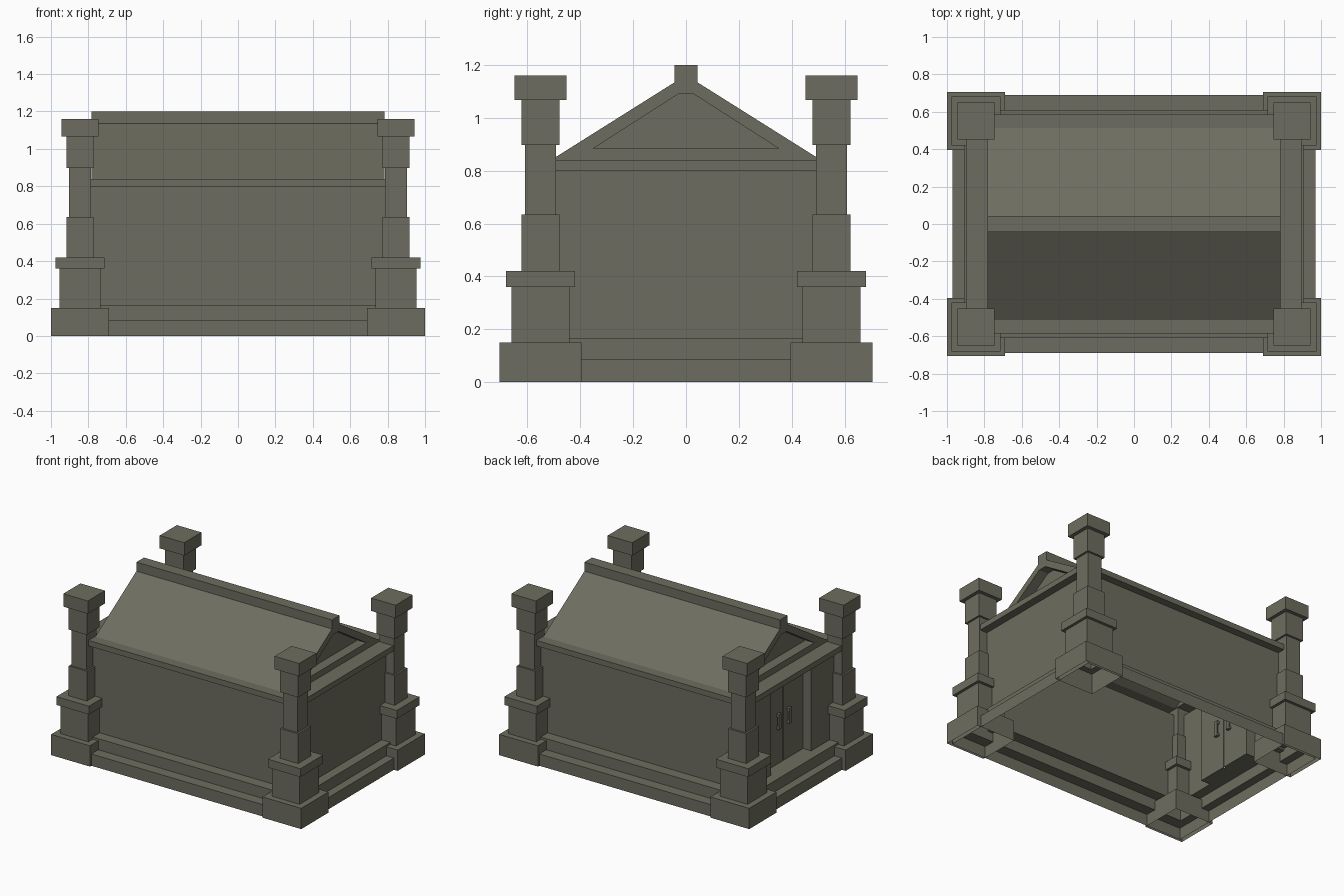
import bpy
import bmesh

default = bpy.data.objects.get("Cube")
if default:
    bpy.data.objects.remove(default, do_unlink=True)

# One weathered stone colour throughout
stone = bpy.data.materials.new("weathered_stone")
stone.use_nodes = True
COLOUR = (0.155, 0.152, 0.116, 1)
stone.diffuse_color = COLOUR
shader = stone.node_tree.nodes["Principled BSDF"]
shader.inputs["Base Color"].default_value = COLOUR
shader.inputs["Roughness"].default_value = 0.9


def finish(bm, name):
    bmesh.ops.remove_doubles(bm, verts=bm.verts, dist=0.0001)
    bmesh.ops.recalc_face_normals(bm, faces=bm.faces)
    mesh = bpy.data.meshes.new(name)
    bm.to_mesh(mesh)
    bm.free()
    mesh.materials.append(stone)
    obj = bpy.data.objects.new(name, mesh)
    bpy.context.collection.objects.link(obj)
    return obj


def face(bm, points):
    return bm.faces.new([bm.verts.new(p) for p in points])


def rect(cx, cy, hx, hy, z):
    return [(cx - hx, cy - hy, z), (cx + hx, cy - hy, z),
            (cx + hx, cy + hy, z), (cx - hx, cy + hy, z)]


def stack(bm, profile, cx=0, cy=0, skip=None):
    """Open rectangular loft through (half x, half y, z) rings; returns the top ring."""
    rings = [rect(cx, cy, *p) for p in profile]
    for level, (a, b) in enumerate(zip(rings, rings[1:])):
        for i in range(4):
            j = (i + 1) % 4
            if (level, i) != skip:
                face(bm, [a[i], a[j], b[j], b[i]])
    return rings[-1]


def box(bm, lo, hi):
    cube = bmesh.ops.create_cube(bm, size=1)
    for v in cube["verts"]:
        v.co = [(l + h) / 2 + c * (h - l) for l, h, c in zip(lo, hi, v.co)]


# Hollow body: two steps, walls and cornice in one shell, open under the roof
WALL_X, WALL_Y, FLOOR, SOFFIT, EAVE = 0.84, 0.53, 0.165, 0.80, 0.84
DOOR_X, DOOR_Y, DOOR_TOP = 0.775, 0.23, 0.76
ROOF_X, ROOF_Y = 0.782, 0.512
bm = bmesh.new()
stack(bm, [(0.97, 0.69, 0), (0.97, 0.69, 0.085), (0.91, 0.61, 0.085),
           (0.91, 0.61, FLOOR), (WALL_X, WALL_Y, FLOOR),
           (WALL_X, WALL_Y, DOOR_TOP), (WALL_X, WALL_Y, SOFFIT),
           (0.897, 0.585, SOFFIT), (0.897, 0.585, EAVE),
           (ROOF_X, ROOF_Y, EAVE)], skip=(4, 3))
# Door end wall with a recessed doorway
for s in (-1, 1):
    jamb = [(-WALL_X, s * DOOR_Y, FLOOR), (-WALL_X, s * DOOR_Y, DOOR_TOP)]
    for x, y in ((-WALL_X, WALL_Y), (-DOOR_X, DOOR_Y)):
        face(bm, jamb + [(x, s * y, DOOR_TOP), (x, s * y, FLOOR)])
for z in (FLOOR, DOOR_TOP):
    face(bm, [(-WALL_X, -DOOR_Y, z), (-WALL_X, DOOR_Y, z),
              (-DOOR_X, DOOR_Y, z), (-DOOR_X, -DOOR_Y, z)])
finish(bm, "steps_walls_and_cornice")

# Thin double doors with bracket handles on both faces
INNER_X = DOOR_X - 0.01
for s, side in ((-1, "right"), (1, "left")):
    bm = bmesh.new()
    y0, y1 = sorted((s * 0.004, s * DOOR_Y))
    box(bm, (-DOOR_X, y0, FLOOR), (-INNER_X, y1, DOOR_TOP))
    finish(bm, "door_leaf_" + side)
    bm = bmesh.new()
    y0, y1 = sorted((s * 0.045, s * 0.075))
    for root, tip in ((-DOOR_X, -DOOR_X - 0.02), (-INNER_X, -INNER_X + 0.02)):
        grip = sorted((tip, (root + tip) / 2))
        post = sorted((root, tip))
        box(bm, (grip[0], y0, 0.42), (grip[1], y1, 0.53))
        for z in (0.42, 0.51):
            box(bm, (post[0], y0, z), (post[1], y1, z + 0.02))
    finish(bm, "door_handle_" + side)

# Gabled roof with a raised ridge and a sunken panel in each gable
OUTER = [(-ROOF_Y, EAVE), (-0.043, 1.135), (-0.043, 1.2),
         (0.043, 1.2), (0.043, 1.135), (ROOF_Y, EAVE)]
PANEL = [(-0.35, 0.885), (-0.03, 1.09), (0.03, 1.09), (0.35, 0.885)]
SUNK_X = 0.71
bm = bmesh.new()
for (ya, za), (yb, zb) in zip(OUTER, OUTER[1:]):
    face(bm, [(-ROOF_X, ya, za), (ROOF_X, ya, za),
              (ROOF_X, yb, zb), (-ROOF_X, yb, zb)])
for s in (-1, 1):
    o = [(s * ROOF_X, y, z) for y, z in OUTER]
    p = [(s * ROOF_X, y, z) for y, z in PANEL]
    q = [(s * SUNK_X, y, z) for y, z in PANEL]
    face(bm, [o[0], o[1], p[1], p[0]])
    face(bm, [o[1], o[4], p[2], p[1]])
    face(bm, o[1:5])
    face(bm, [o[4], o[5], p[3], p[2]])
    face(bm, [o[5], o[0], p[0], p[3]])
    for i in range(4):
        j = (i + 1) % 4
        face(bm, [p[i], p[j], q[j], q[i]])
    face(bm, q)
finish(bm, "gabled_roof")

# Four corner pillars built from stacked square tiers (half width, top)
TIERS = [(0.155, 0.15), (0.11, 0.36), (0.13, 0.42), (0.0725, 0.635),
         (0.0585, 0.898), (0.0725, 1.067), (0.098, 1.16)]
profile, bottom = [], 0
for half, top in TIERS:
    profile += [(half, half, bottom), (half, half, top)]
    bottom = top
for sx, x_name in ((-1, "right"), (1, "left")):
    for sy, y_name in ((-1, "front"), (1, "back")):
        bm = bmesh.new()
        face(bm, stack(bm, profile, sx * 0.845, sy * 0.551))
        finish(bm, "pillar_" + y_name + "_" + x_name)
